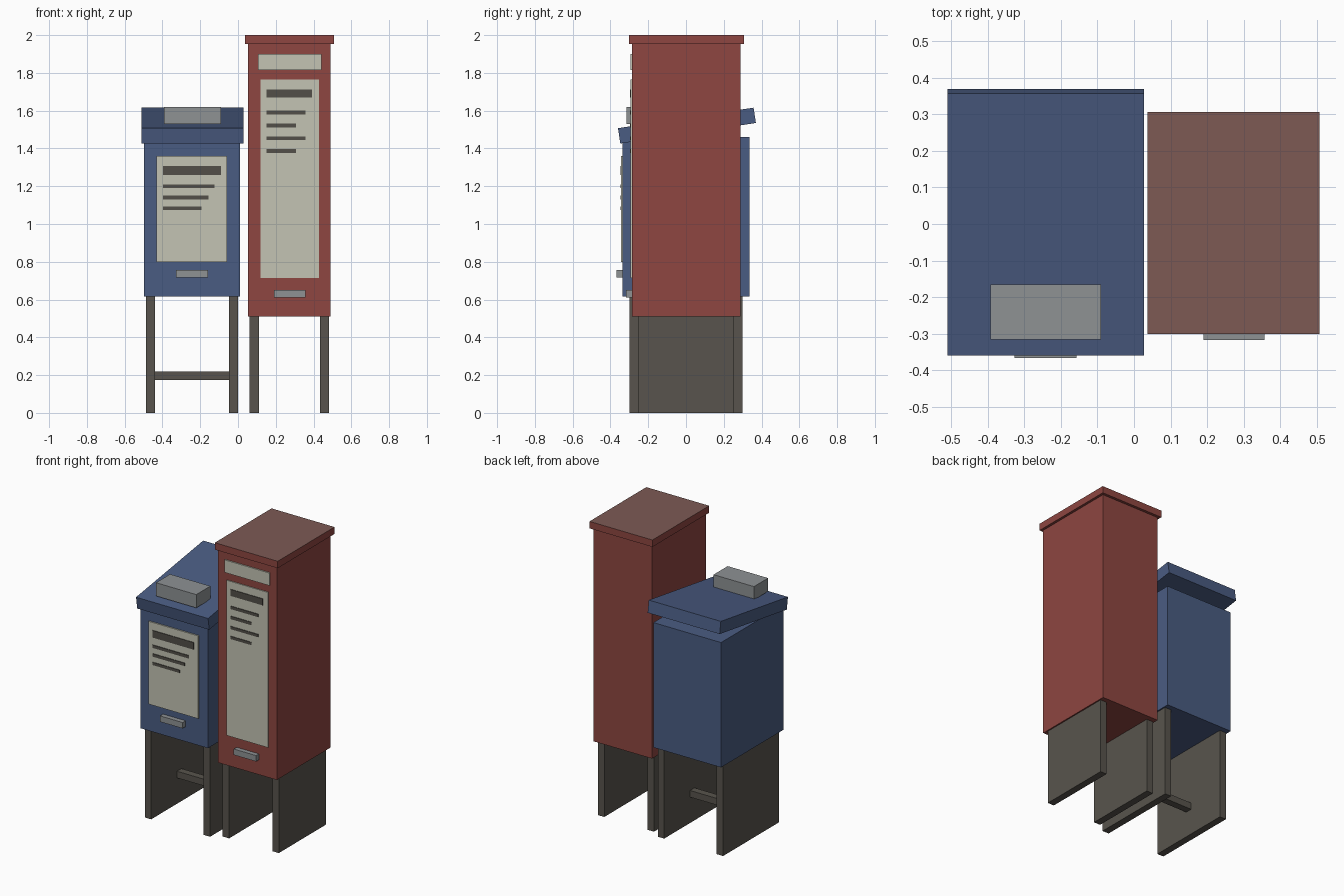
import bpy
from mathutils import Matrix

cube = bpy.data.objects.get("Cube")
if cube:
    bpy.data.objects.remove(cube, do_unlink=True)


def material(name, rgb):
    """Flat material from 0-255 display values, stored as linear."""
    lin = [((c / 255 + 0.055) / 1.055) ** 2.4 for c in rgb] + [1.0]
    m = bpy.data.materials.new(name)
    m.use_nodes = True
    m.diffuse_color = lin
    m.node_tree.nodes["Principled BSDF"].inputs["Base Color"].default_value = lin
    return m


BLUE = material("blue paint", (74, 92, 130))
RED = material("red paint", (142, 70, 65))
ROOF = material("weathered roof brown", (125, 90, 84))
WOOD = material("dark leg grey", (88, 84, 77))
PAPER = material("poster beige", (196, 196, 180))
INK = material("dark print", (82, 79, 72))
METAL = material("metal grey", (142, 146, 148))


def box(name, mat, x, y, z, tilt=0.0):
    """Box from (min, max) ranges, optionally tilted about x."""
    spans = (x, y, z)
    corners = [[(i - 0.5) * (x[1] - x[0]), (j - 0.5) * (y[1] - y[0]), (k - 0.5) * (z[1] - z[0])]
               for i in (0, 1) for j in (0, 1) for k in (0, 1)]
    faces = [(0, 1, 3, 2), (4, 6, 7, 5), (0, 4, 5, 1), (2, 3, 7, 6), (0, 2, 6, 4), (1, 5, 7, 3)]
    mesh = bpy.data.meshes.new(name)
    mesh.from_pydata(corners, [], faces)
    mesh.transform(Matrix.Rotation(tilt, 4, "X"))
    mesh.materials.append(mat)
    obj = bpy.data.objects.new(name, mesh)
    obj.location = [(a + b) / 2 for a, b in spans]
    bpy.context.collection.objects.link(obj)
    return obj


def print_lines(prefix, left, front, rows):
    """Printed bars on a poster; each row is (right end, bottom, top)."""
    for i, (right, low, high) in enumerate(rows):
        box(f"{prefix}_print_{i + 1}", INK, (left, right), (front, front + 0.006), (low, high))


# Blue box: body, raised tilted lid and coin box
box("blue_body", BLUE, (-0.497, 0.01), (-0.335, 0.335), (0.615, 1.46))
box("blue_lid", BLUE, (-0.511, 0.028), (-0.358, 0.368), (1.48, 1.562), tilt=0.15)
box("blue_coin_box", METAL, (-0.393, -0.091), (-0.316, -0.165), (1.53, 1.62))
box("blue_handle", METAL, (-0.327, -0.158), (-0.367, -0.335), (0.716, 0.756))

# Blue box poster
box("blue_poster", PAPER, (-0.431, -0.057), (-0.344, -0.335), (0.80, 1.36))
print_lines("blue", -0.397, -0.348, [
    (-0.09, 1.26, 1.308), (-0.125, 1.19, 1.21), (-0.157, 1.131, 1.151), (-0.194, 1.074, 1.093)])

# Blue box legs and crossbar
for side, x in (("right", -0.488), ("left", -0.047)):
    box(f"blue_leg_{side}", WOOD, (x, x + 0.048), (-0.3, 0.3), (0, 0.615))
box("blue_crossbar", WOOD, (-0.44, -0.047), (-0.024, 0.024), (0.175, 0.22))

# Red box: tall body and overhanging roof with a weathered top
box("red_body", RED, (0.052, 0.491), (-0.286, 0.288), (0.51, 1.953))
roof = box("red_roof", RED, (0.037, 0.508), (-0.301, 0.306), (1.953, 2.0))
roof.data.materials.append(ROOF)
for face in roof.data.polygons:
    face.material_index = int(face.normal.z > 0.5)
box("red_handle", METAL, (0.19, 0.357), (-0.317, -0.286), (0.611, 0.651))

# Red box sign and poster
box("red_sign", PAPER, (0.105, 0.441), (-0.295, -0.286), (1.815, 1.90))
box("red_poster", PAPER, (0.12, 0.428), (-0.293, -0.286), (0.715, 1.765))
print_lines("red", 0.15, -0.297, [
    (0.392, 1.669, 1.713), (0.358, 1.58, 1.6), (0.308, 1.512, 1.532),
    (0.358, 1.444, 1.463), (0.308, 1.377, 1.396)])

# Red box legs
for side, x in (("right", 0.062), ("left", 0.434)):
    box(f"red_leg_{side}", WOOD, (x, x + 0.048), (-0.252, 0.254), (0, 0.51))
